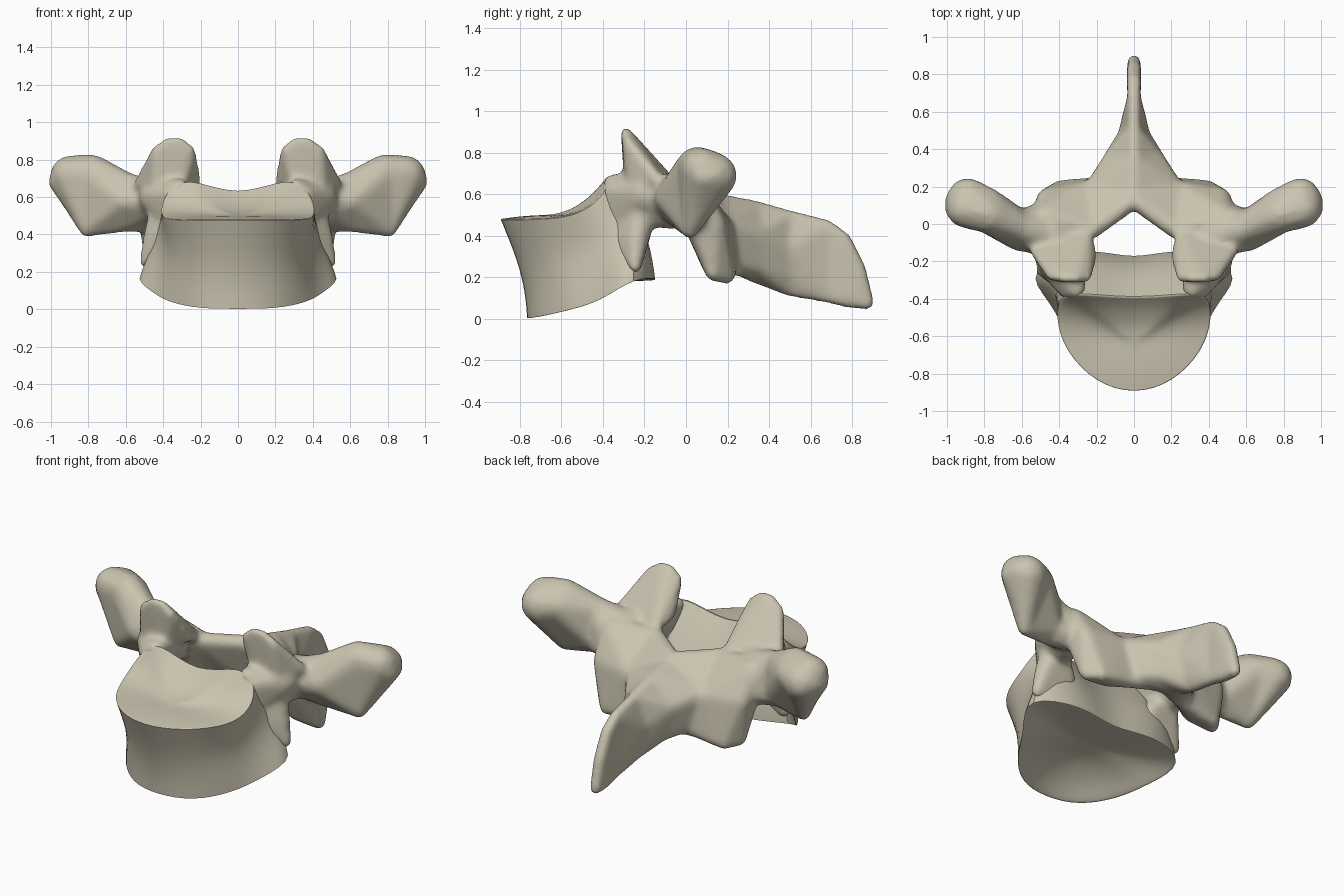
import bpy
import bmesh
from mathutils import Vector, Matrix

default = bpy.data.objects.get("Cube")
if default:
    bpy.data.objects.remove(default, do_unlink=True)

# Single bone colour
bone = bpy.data.materials.new("bone")
colour = (0.59, 0.55, 0.43, 1.0)
bone.diffuse_color = colour
bone.use_nodes = True
bsdf = bone.node_tree.nodes["Principled BSDF"]
bsdf.inputs["Base Color"].default_value = colour
bsdf.inputs["Roughness"].default_value = 0.8


def finish(bm, name):
    bmesh.ops.recalc_face_normals(bm, faces=bm.faces)
    mesh = bpy.data.meshes.new(name)
    bm.to_mesh(mesh)
    bm.free()
    mesh.materials.append(bone)
    obj = bpy.data.objects.new(name, mesh)
    bpy.context.collection.objects.link(obj)
    return obj


def shade(obj, degrees):
    bpy.ops.object.select_all(action='DESELECT')
    obj.select_set(True)
    bpy.context.view_layer.objects.active = obj
    bpy.ops.object.shade_smooth_by_angle(angle=degrees * 3.14159 / 180)


# Vertebral body: half outlines from front centre to back centre
bottom_rim = [(0, -.78, .0), (.21, -.735, .0), (.37, -.58, .035), (.45, -.41, .08),
              (.6, -.25, .2), (.25, -.11, .19), (0, -.2, .18)]
low_wall = [(0, -.79, .12), (.21, -.74, .13), (.36, -.59, .15), (.42, -.41, .18),
            (.57, -.24, .28), (.27, -.13, .3), (0, -.22, .3)]
waist = [(0, -.83, .28), (.2, -.77, .28), (.34, -.62, .3), (.38, -.45, .34),
         (.46, -.25, .42), (.3, -.16, .44), (0, -.29, .46)]
top_rim = [(0, -.915, .48), (.21, -.85, .48), (.37, -.68, .48), (.42, -.51, .5),
           (.4, -.38, .61), (.29, -.37, .73), (0, -.4, .59)]


def full_ring(half):
    return [Vector(p) for p in half] + [Vector((-x, y, z)) for x, y, z in half[-2:0:-1]]


def inset(ring, centre, amount, drop):
    moved = []
    for p in ring:
        q = p.lerp(Vector(centre), amount)
        q.z = p.z + (centre[2] - p.z) * drop
        moved.append(q)
    return moved


low, high = full_ring(bottom_rim), full_ring(top_rim)
low_mid, high_mid = (0, -.43, .18), (0, -.65, .5)
rings = [inset(low, low_mid, .6, .85), inset(low, low_mid, .25, .45),
         inset(low, low_mid, .06, .06), low, full_ring(low_wall),
         full_ring(waist), high, inset(high, high_mid, .06, .1),
         inset(high, high_mid, .25, .45), inset(high, high_mid, .6, .85)]
bm = bmesh.new()
rows = [[bm.verts.new(p) for p in ring] for ring in rings]
count = len(low)
for a, b in zip(rows, rows[1:]):
    for i in range(count):
        j = (i + 1) % count
        bm.faces.new((a[i], a[j], b[j], b[i]))
for row, mid in ((rows[0], low_mid), (rows[-1], high_mid)):
    centre = bm.verts.new(mid)
    for i in range(count):
        bm.faces.new((row[i], row[(i + 1) % count], centre))
crease = bm.edges.layers.float.new("crease_edge")
for row in (rows[3], rows[6]):
    for i in range(count):
        bm.edges.get((row[i], row[(i + 1) % count]))[crease] = 0.6
body = finish(bm, "vertebral_body")
sub = body.modifiers.new("Subdivision", 'SUBSURF')
sub.levels = sub.render_levels = 2
shade(body, 50)

# Neural arch: rounded hulls fused into one surface
arch = bmesh.new()


def hull(balls):
    for s in (1, -1):
        skin = bmesh.new()
        for x, y, z, r in balls:
            bmesh.ops.create_icosphere(skin, subdivisions=2, radius=r,
                                       matrix=Matrix.Translation((s * x, y, z)))
        points = [v.co.copy() for v in skin.verts]
        skin.clear()
        bmesh.ops.convex_hull(skin, input=[skin.verts.new(p) for p in points])
        stray = [v for v in skin.verts if not v.link_faces]
        bmesh.ops.delete(skin, geom=stray, context='VERTS')
        bmesh.ops.recalc_face_normals(skin, faces=skin.faces)
        temp = bpy.data.meshes.new("temp")
        skin.to_mesh(temp)
        skin.free()
        arch.from_mesh(temp)
        bpy.data.meshes.remove(temp)


def chain(stations):
    for a, b in zip(stations, stations[1:]):
        hull(a + b)


# Pedicles, with a web running down to the lower body corner
chain([[(.31, -.35, .65, .05), (.36, -.35, .61, .05), (.35, -.34, .48, .05)],
       [(.33, -.22, .62, .08), (.44, -.2, .6, .09), (.39, -.22, .52, .08)],
       [(.44, -.04, .58, .11), (.42, -.06, .53, .1)]])
hull([(.4, -.22, .52, .08), (.34, -.34, .42, .05), (.46, -.24, .38, .05),
      (.3, -.22, .4, .05), (.5, -.245, .25, .03), (.3, -.25, .25, .03)])

# Transverse processes
chain([[(.46, -.06, .58, .11), (.46, .04, .5, .09)],
       [(.61, -.02, .66, .08), (.61, -.09, .58, .06), (.61, .02, .5, .06),
        (.62, -.01, .46, .05)],
       [(.78, .05, .73, .1), (.79, .11, .7, .09), (.81, .02, .425, .04)],
       [(.9, .08, .72, .105), (.89, .14, .69, .11), (.88, .06, .54, .04)],
       [(.965, .08, .68, .05), (.955, .14, .69, .055)]])

# Superior articular facets
hull([(.25, -.285, .85, .025), (.31, -.29, .9, .023), (.37, -.29, .9, .023),
      (.44, -.28, .85, .025), (.53, -.14, .67, .03), (.25, -.06, .64, .03),
      (.22, -.17, .68, .025), (.31, -.25, .68, .05), (.43, -.23, .66, .06)])

# Laminae ending in the inferior articular facets
chain([[(0, .13, .58, .05), (0, .2, .45, .05), (0, .26, .27, .05)],
       [(.22, -.03, .6, .05), (.25, .17, .44, .06), (.22, .2, .24, .05)],
       [(.47, .03, .59, .08), (.46, .13, .45, .065), (.46, .13, .215, .035),
        (.4, .2, .2, .035), (.3, .12, .235, .035)]])

# Spinous process
chain([[(0, .18, .55, .05), (.2, .18, .44, .07), (.18, .21, .28, .05), (0, .26, .26, .05)],
       [(0, .34, .53, .04), (.11, .34, .4, .06), (.09, .35, .25, .05), (0, .36, .2, .04)],
       [(0, .5, .49, .035), (.035, .48, .33, .05), (.02, .5, .2, .04), (0, .5, .14, .035)],
       [(0, .68, .445, .035), (0, .68, .11, .035)],
       [(0, .76, .38, .04), (0, .78, .09, .04)],
       [(0, .83, .24, .04), (0, .875, .075, .035)]])

neural_arch = finish(arch, "neural_arch")
remesh = neural_arch.modifiers.new("Fuse", 'REMESH')
remesh.mode = 'VOXEL'
remesh.voxel_size = 0.014
remesh.use_smooth_shade = True
soften = neural_arch.modifiers.new("Soften", 'SMOOTH')
soften.factor = 0.5
soften.iterations = 16
